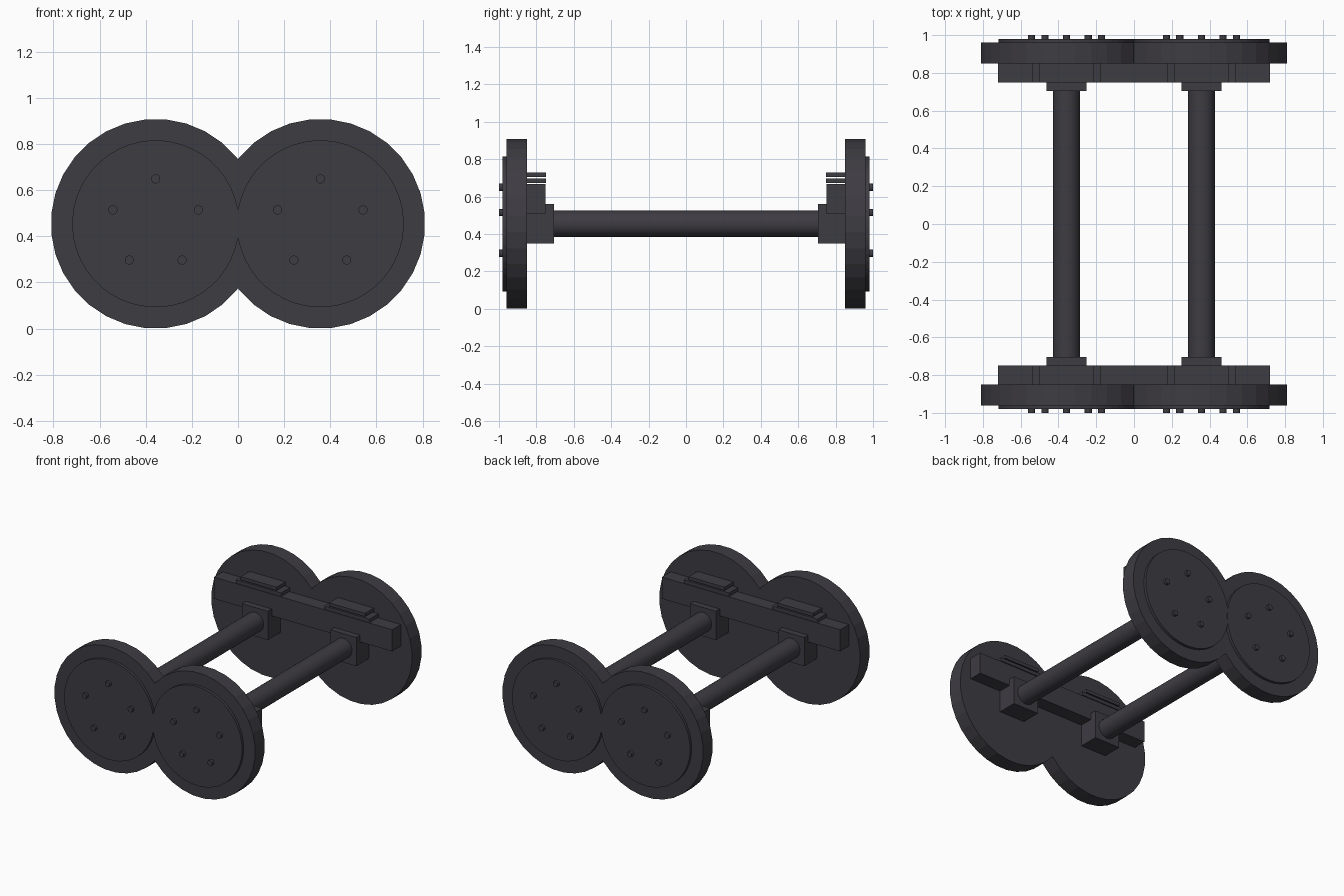
import bpy, math

if "Cube" in bpy.data.objects:
    bpy.data.objects.remove(bpy.data.objects["Cube"])

iron = bpy.data.materials.new("dark_iron")
iron.diffuse_color = (0.048, 0.045, 0.055, 1)
iron.use_nodes = True
iron.node_tree.nodes["Principled BSDF"].inputs["Base Color"].default_value = iron.diffuse_color

CX, CZ = 0.357, 0.4545   # wheel centre


def box(name, x, y, z):
    """Box from (min, max) ranges."""
    bpy.ops.mesh.primitive_cube_add(size=1, location=[sum(r) / 2 for r in (x, y, z)])
    ob = bpy.context.object
    ob.scale = [r[1] - r[0] for r in (x, y, z)]
    bpy.ops.object.transform_apply(location=False, rotation=False, scale=True)
    ob.name = name
    ob.data.materials.append(iron)
    return ob


def disc(name, x, z, r, y0, y1, sides, smooth=False):
    """Cylinder along y, with flats facing up and sideways."""
    bpy.ops.mesh.primitive_cylinder_add(
        vertices=sides, radius=r, depth=abs(y1 - y0),
        location=(x, (y0 + y1) / 2, z), rotation=(math.pi / 2, math.pi / sides, 0))
    ob = bpy.context.object
    ob.name = name
    ob.data.materials.append(iron)
    if smooth:
        bpy.ops.object.shade_smooth_by_angle(angle=math.radians(40))
    return ob


def span(a, b, s):
    return (min(a * s, b * s), max(a * s, b * s))


for sy, end in ((-1, "front"), (1, "back")):
    # Long side beam
    box(f"side_beam_{end}", (-0.72, 0.72), span(0.75, 0.85, sy), (0.51, 0.668))
    for sx, side in ((-1, "left"), (1, "right")):
        tag = f"{end}_{side}"
        c = sx * CX
        # Wheel rim and raised hub plate
        disc(f"wheel_{tag}", c, CZ, 0.4545, sy * 0.85, sy * 0.96, 32)
        disc(f"hub_plate_{tag}", c, CZ, 0.362, sy * 0.955, sy * 0.98, 48)
        # Ring of five bolts
        for i in range(5):
            a = math.pi / 2 + i * math.tau / 5
            disc(f"bolt_{tag}_{i + 1}", c + 0.195 * math.cos(a), CZ + 0.195 * math.sin(a),
                 0.02, sy * 0.975, sy * 1.0, 12)
        # Axle box and stacked spring plates
        box(f"axle_box_{tag}", (c - 0.105, c + 0.105), span(0.705, 0.855, sy), (0.35, 0.56))
        box(f"lower_spring_{tag}", (c - 0.182, c + 0.182), span(0.748, 0.852, sy), (0.672, 0.698))
        box(f"upper_spring_{tag}", (c - 0.145, c + 0.145), span(0.748, 0.852, sy), (0.706, 0.73))

# Axles joining the wheel pairs
for sx, side in ((-1, "left"), (1, "right")):
    disc(f"axle_{side}", sx * CX, CZ, 0.071, -0.71, 0.71, 32, True)
